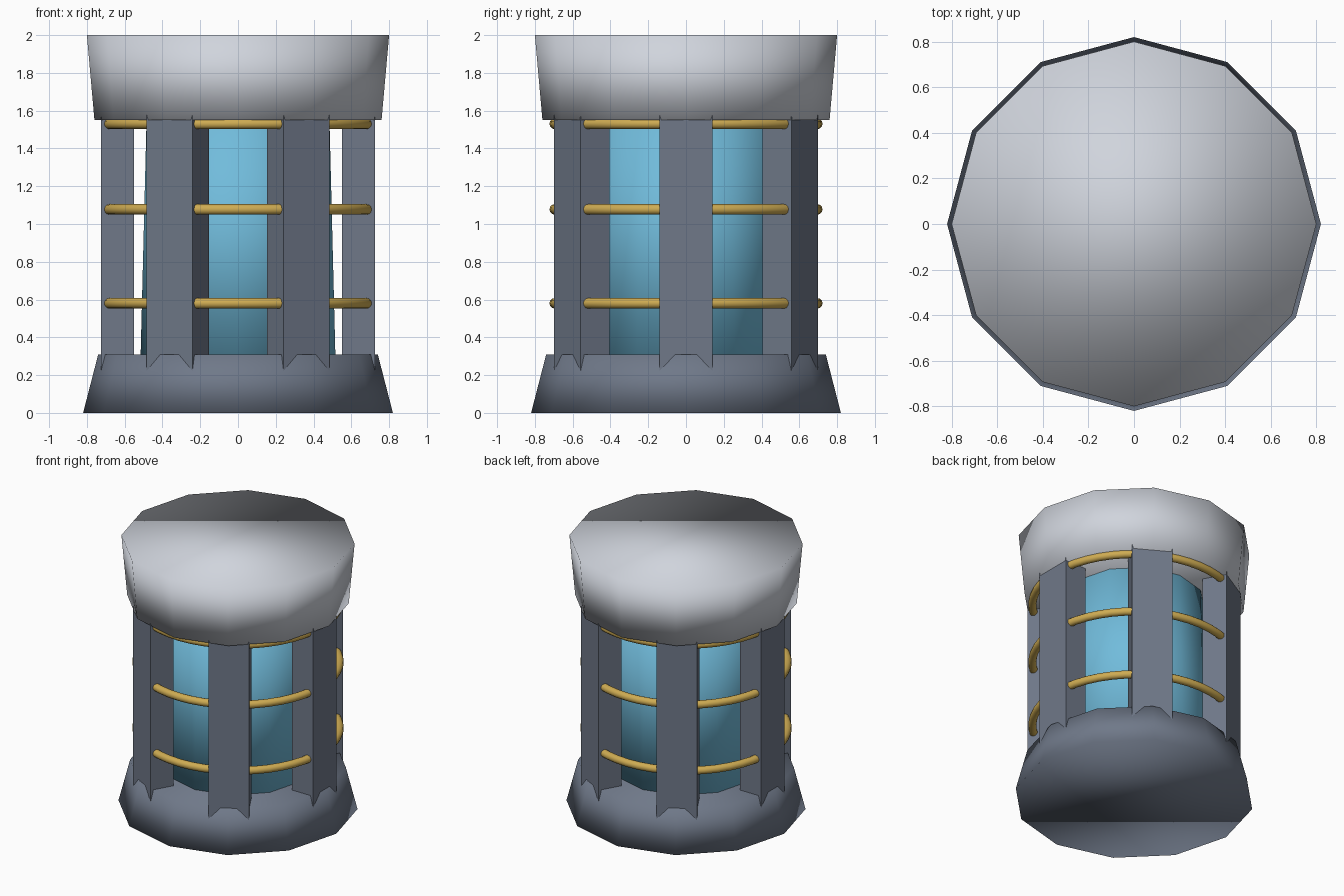
import bpy
from math import cos, sin, tau
from mathutils import Matrix

cube = bpy.data.objects.get("Cube")
if cube:
    bpy.data.objects.remove(cube, do_unlink=True)


def material(name, rgb):
    mat = bpy.data.materials.new(name)
    mat.use_nodes = True
    mat.diffuse_color = (*rgb, 1)
    mat.node_tree.nodes["Principled BSDF"].inputs["Base Color"].default_value = (*rgb, 1)
    return mat


slate = material("slate grey", (0.16, 0.19, 0.25))
silver = material("pale silver", (0.63, 0.66, 0.72))
blue = material("glass blue", (0.165, 0.5, 0.71))
gold = material("gold", (0.62, 0.41, 0.085))


def finish(name, mat, smooth):
    obj = bpy.context.object
    obj.name = name
    obj.data.materials.append(mat)
    if smooth:
        bpy.ops.object.shade_smooth()
    return obj


def drum(name, mat, r_low, r_high, z_low, z_high):
    """Twelve-sided tapered drum with a corner on each axis."""
    bpy.ops.mesh.primitive_cone_add(vertices=12, radius1=r_low, radius2=r_high,
                                    depth=z_high - z_low,
                                    location=(0, 0, (z_low + z_high) / 2))
    return finish(name, mat, True)


# Tapered foot, inner chamber and lid
drum("base", slate, 0.82, 0.74, 0, 0.31)
drum("chamber", blue, 0.517, 0.483, 0.25, 1.6)
drum("lid", silver, 0.76, 0.80, 1.55, 2)

# Six posts around the chamber
for i in range(6):
    a = tau * i / 6
    bpy.ops.mesh.primitive_cube_add(size=1)
    post = finish(f"post_{i + 1}", slate, False)
    post.data.transform(Matrix.Diagonal((0.175, 0.28, 1.42, 1)))
    post.location = (0.6375 * cos(a), 0.6375 * sin(a), 0.87)
    post.rotation_euler.z = a

# Gold hoops threaded through the posts
for name, z in (("lower", 0.58), ("middle", 1.077), ("upper", 1.53)):
    bpy.ops.mesh.primitive_torus_add(major_radius=0.695, minor_radius=0.028,
                                     major_segments=48, minor_segments=12,
                                     location=(0, 0, z))
    finish(f"{name}_hoop", gold, True)
